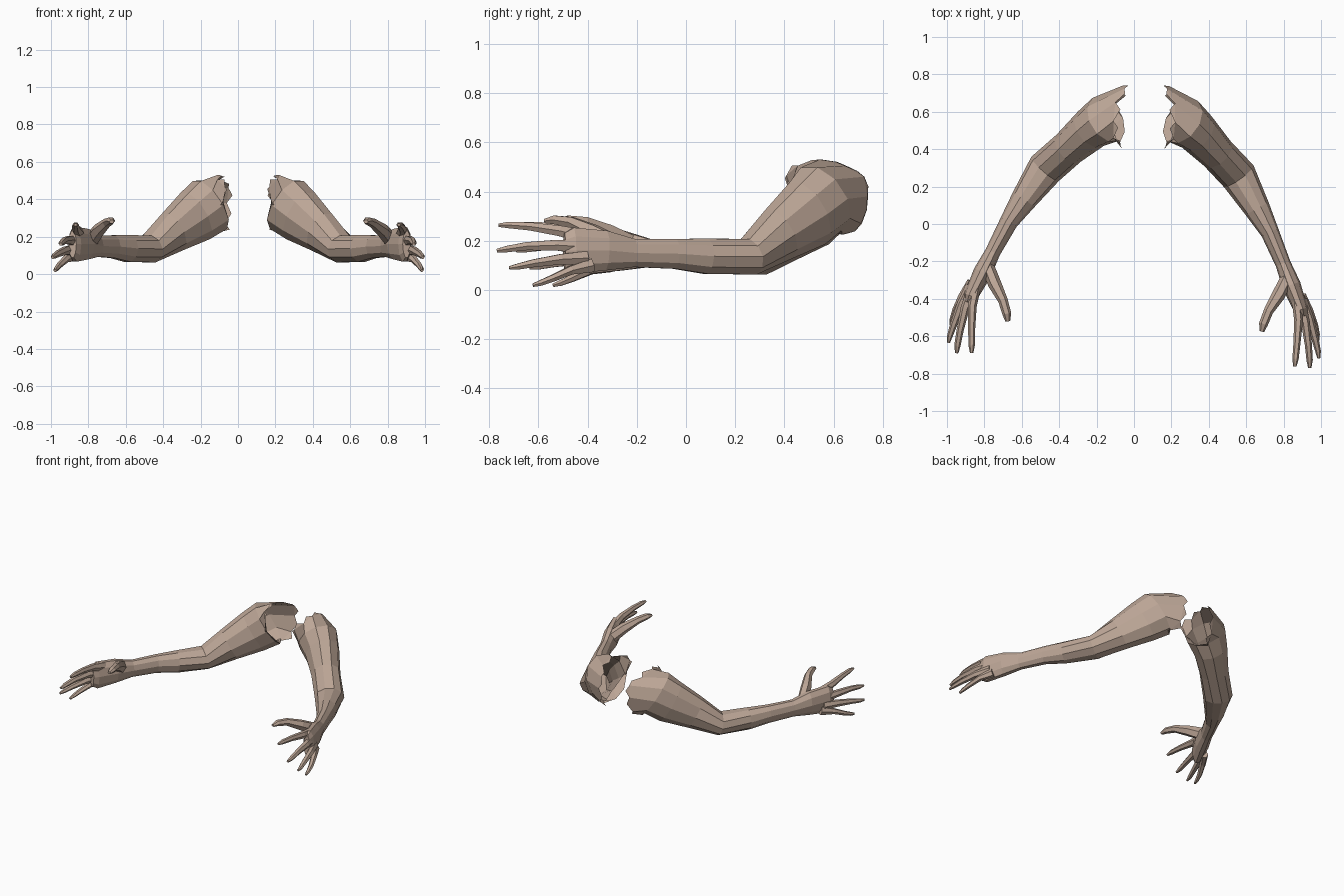
import bpy, bmesh, math, random
from mathutils import Vector, Matrix

if "Cube" in bpy.data.objects:
    bpy.data.objects.remove(bpy.data.objects["Cube"])

skin = bpy.data.materials.new("skin tan")
skin.diffuse_color = (0.51, 0.385, 0.31, 1)
skin.use_nodes = True
skin.node_tree.nodes["Principled BSDF"].inputs["Base Color"].default_value = skin.diffuse_color
SIDES = 10

# Shoulder opening, from the back over the top to the chest and underneath
RIM = [(.06, .74, .38), (.05, .725, .46), (.10, .65, .505), (.11, .55, .53), (.11, .46, .505),
       (.07, .41, .465), (.08, .425, .39), (.12, .52, .28), (.10, .64, .225), (.07, .715, .27)]

# Arm stations: centre, half width, half height
ARM = [((.15, .56, .37), .135, .16), ((.23, .51, .31), .115, .15), ((.35, .405, .225), .097, .115),
       ((.475, .295, .135), .098, .078), ((.59, .13, .137), .070, .075), ((.67, .01, .147), .049, .064),
       ((.755, -.15, .15), .041, .060), ((.81, -.26, .16), .050, .085), ((.872, -.385, .16), .038, .098),
       ((.885, -.42, .16), .022, .075)]

# Finger paths: centre, half width, half height
DIGITS = {
    "thumb": [((.785, -.22, .18), .035, .045), ((.745, -.32, .235), .036, .036),
              ((.70, -.41, .275), .026, .025), ((.68, -.48, .285), .024, .020),
              ((.675, -.52, .28), .013, .010)],
    "index_finger": [((.845, -.34, .215), .026, .034), ((.865, -.44, .24), .024, .025),
                     ((.868, -.56, .258), .019, .019), ((.868, -.65, .264), .017, .015),
                     ((.868, -.69, .263), .009, .008)],
    "middle_finger": [((.865, -.34, .175), .026, .034), ((.903, -.45, .182), .024, .025),
                      ((.930, -.57, .178), .019, .019), ((.944, -.65, .166), .017, .015),
                      ((.948, -.69, .16), .009, .008)],
    "ring_finger": [((.875, -.33, .13), .026, .032), ((.925, -.43, .125), .023, .024),
                    ((.965, -.54, .108), .019, .018), ((.985, -.60, .095), .015, .014),
                    ((.992, -.635, .089), .008, .008)],
    "little_finger": [((.87, -.31, .10), .024, .032), ((.920, -.39, .080), .021, .020),
                      ((.955, -.46, .048), .017, .016), ((.972, -.51, .028), .014, .013),
                      ((.978, -.54, .019), .008, .008)],
}


def rings(stations, sides):
    """Ovals set square to the path through the stations."""
    pts = [Vector(s[0]) for s in stations]
    out = []
    for i, (c, w, h) in enumerate(stations):
        d = (pts[min(i + 1, len(pts) - 1)] - pts[max(i - 1, 0)]).normalized()
        side = Vector((-d.y, d.x, 0)).normalized()
        up = d.cross(side)
        if up.z < 0:
            up = -up
        out.append([pts[i] + side * w * math.cos(a) + up * h * math.sin(a)
                    for a in (2 * math.pi * k / sides for k in range(sides))])
    return out


def loft(name, loops, place, cap_start=True, teeth=False):
    bm = bmesh.new()
    vs = [[bm.verts.new(p) for p in loop] for loop in loops]
    n = len(loops[0])
    for a, b in zip(vs, vs[1:]):
        for k in range(n):
            j = (k + 1) % n
            bm.faces.new((a[k], a[j], b[j], b[k]))
    bm.faces.new(vs[-1])
    if cap_start:
        bm.faces.new(vs[0][::-1])
    if teeth:  # torn edge around the opening
        rng = random.Random(4)
        for k in range(n):
            j = (k + 1) % n
            mid = (loops[0][k] + loops[0][j]) / 2
            out = (mid - (loops[1][k] + loops[1][j]) / 2).normalized()
            tip = mid + (out + Vector((-.6, 0, 0))).normalized() * rng.uniform(.025, .05)
            tip.x = max(tip.x, .03)
            tip.z = min(tip.z, .535)
            bm.faces.new((vs[0][j], vs[0][k], bm.verts.new(tip)))
    bmesh.ops.transform(bm, matrix=place, verts=bm.verts)
    bmesh.ops.recalc_face_normals(bm, faces=bm.faces)
    me = bpy.data.meshes.new(name)
    bm.to_mesh(me)
    bm.free()
    me.materials.append(skin)
    bpy.context.collection.objects.link(bpy.data.objects.new(name, me))


# One arm is mirrored; the other swings slightly about its shoulder
pivot = Vector((.03, .76, 0))
PLACES = {
    "right": Matrix.Scale(-1, 4, (1, 0, 0)),
    "left": Matrix.Translation(pivot + Vector((.13, 0, 0))) @ Matrix.Rotation(-.093, 4, 'Z')
            @ Matrix.Translation(-pivot),
}
for label, place in PLACES.items():
    # Side direction matches the rim order: back, top, chest, underside
    arm = [[Vector(p) for p in RIM]] + rings(ARM, SIDES)
    loft(label + "_arm", arm, place, cap_start=False, teeth=True)
    for digit, path in DIGITS.items():
        loft(label + "_" + digit, rings(path, 6), place)
